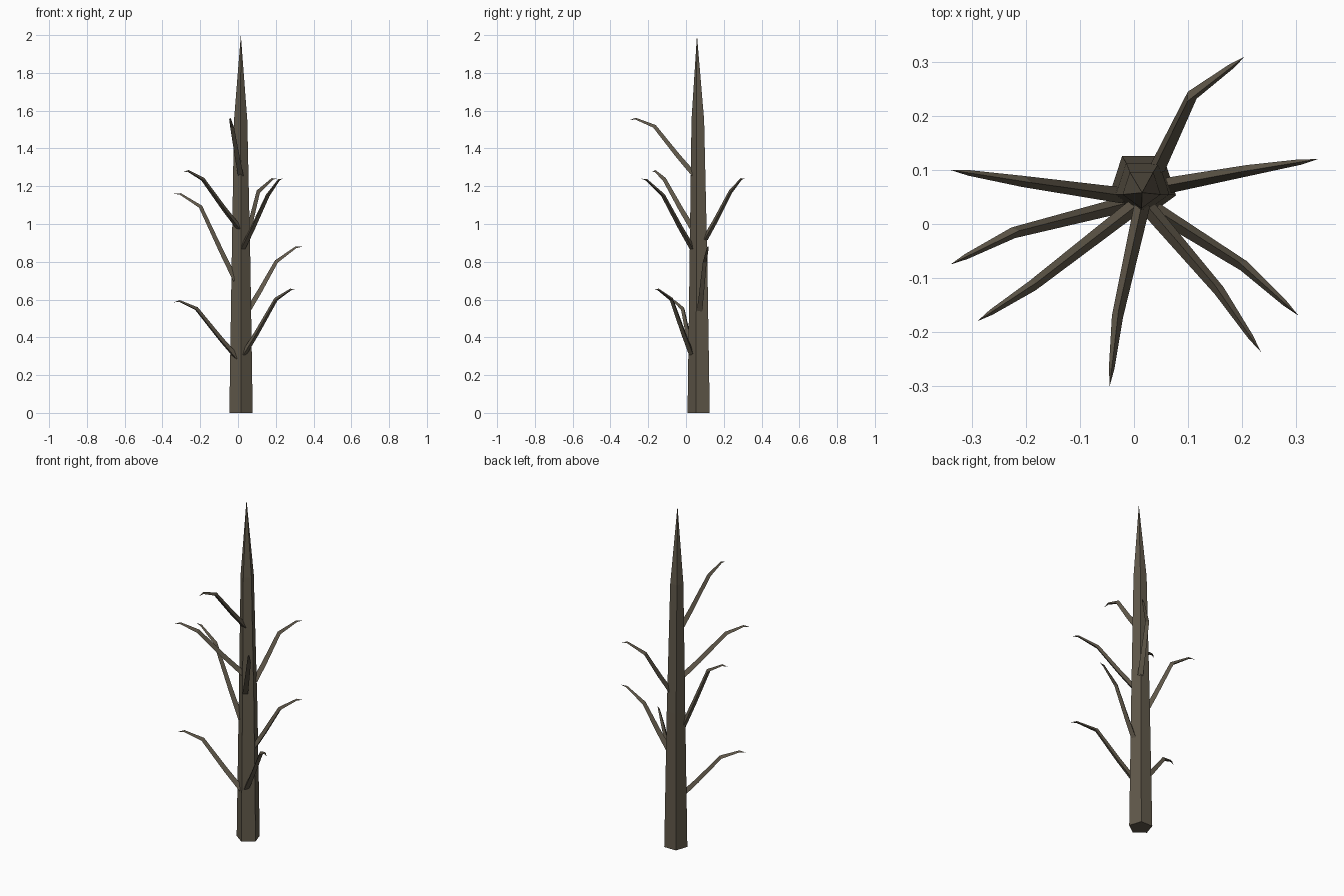
import bpy, bmesh, math
from mathutils import Vector

if "Cube" in bpy.data.objects:
    bpy.data.objects.remove(bpy.data.objects["Cube"])

bark = bpy.data.materials.new("bark")
bark.diffuse_color = (0.12, 0.10, 0.07, 1)
bark.use_nodes = True
bark.node_tree.nodes["Principled BSDF"].inputs["Base Color"].default_value = bark.diffuse_color


def taper_tube(name, points, radii, sides, side_ref, phase):
    """Flat-faced tube along points, ending in a single pointed vertex."""
    bm = bmesh.new()
    pts = [Vector(p) for p in points]
    rings = []
    for i, r in enumerate(radii):
        tan = (pts[i + 1] - pts[max(i - 1, 0)]).normalized()
        u = (side_ref - tan * side_ref.dot(tan)).normalized()
        v = tan.cross(u)
        angles = [phase + 2 * math.pi * k / sides for k in range(sides)]
        rings.append([bm.verts.new(pts[i] + (u * math.cos(a) + v * math.sin(a)) * r)
                      for a in angles])
    tip = bm.verts.new(pts[-1])
    bm.faces.new(rings[0][::-1])
    for k in range(sides):
        n = (k + 1) % sides
        for a, b in zip(rings, rings[1:]):
            bm.faces.new((a[k], a[n], b[n], b[k]))
        bm.faces.new((rings[-1][k], rings[-1][n], tip))
    bmesh.ops.recalc_face_normals(bm, faces=bm.faces)
    mesh = bpy.data.meshes.new(name)
    bm.to_mesh(mesh)
    bm.free()
    mesh.materials.append(bark)
    bpy.context.collection.objects.link(bpy.data.objects.new(name, mesh))


# Trunk: five-sided, one corner to the front, long pointed top
trunk = [(0.016, 0.073, 0), (0.016, 0.071, 0.8), (0.014, 0.067, 1.55), (0.015, 0.058, 2)]
trunk[2] = (0.014, 0.066, 1.55)
taper_tube("trunk", trunk, [0.065, 0.052, 0.037], 5, Vector((1, 0, 0)), -math.pi / 2)

# Branches: base, elbow, tip
branches = [
    ((0.040, 0.100, 0.92), (0.105, 0.235, 1.17), (0.205, 0.310, 1.24)),
    ((0.055, 0.070, 0.54), (0.205, 0.098, 0.80), (0.340, 0.120, 0.88)),
    ((0.030, 0.032, 0.31), (0.200, -0.075, 0.60), (0.305, -0.170, 0.65)),
    ((0.022, 0.035, 0.87), (0.155, -0.120, 1.15), (0.235, -0.237, 1.24)),
    ((0.016, 0.040, 1.26), (-0.030, -0.168, 1.515), (-0.045, -0.300, 1.55)),
    ((0.005, 0.035, 0.98), (-0.185, -0.112, 1.235), (-0.290, -0.180, 1.275)),
    ((-0.005, 0.040, 0.29), (-0.220, -0.015, 0.55), (-0.340, -0.075, 0.585)),
    ((-0.015, 0.052, 0.70), (-0.200, 0.078, 1.09), (-0.340, 0.100, 1.16)),
]
for i, (base, elbow, tip) in enumerate(branches):
    b, e, t = Vector(base), Vector(elbow), Vector(tip)
    near = b.lerp(e, 0.4) + Vector((0, 0, -0.005))
    hook = e.lerp(t, 0.75) + Vector((0, 0, 0.015))
    side = (t - b).cross(Vector((0, 0, 1)))
    taper_tube(f"branch_{i + 1}", [b, near, e, hook, t],
               [0.017, 0.015, 0.012, 0.006], 3, side, -math.pi / 2)
